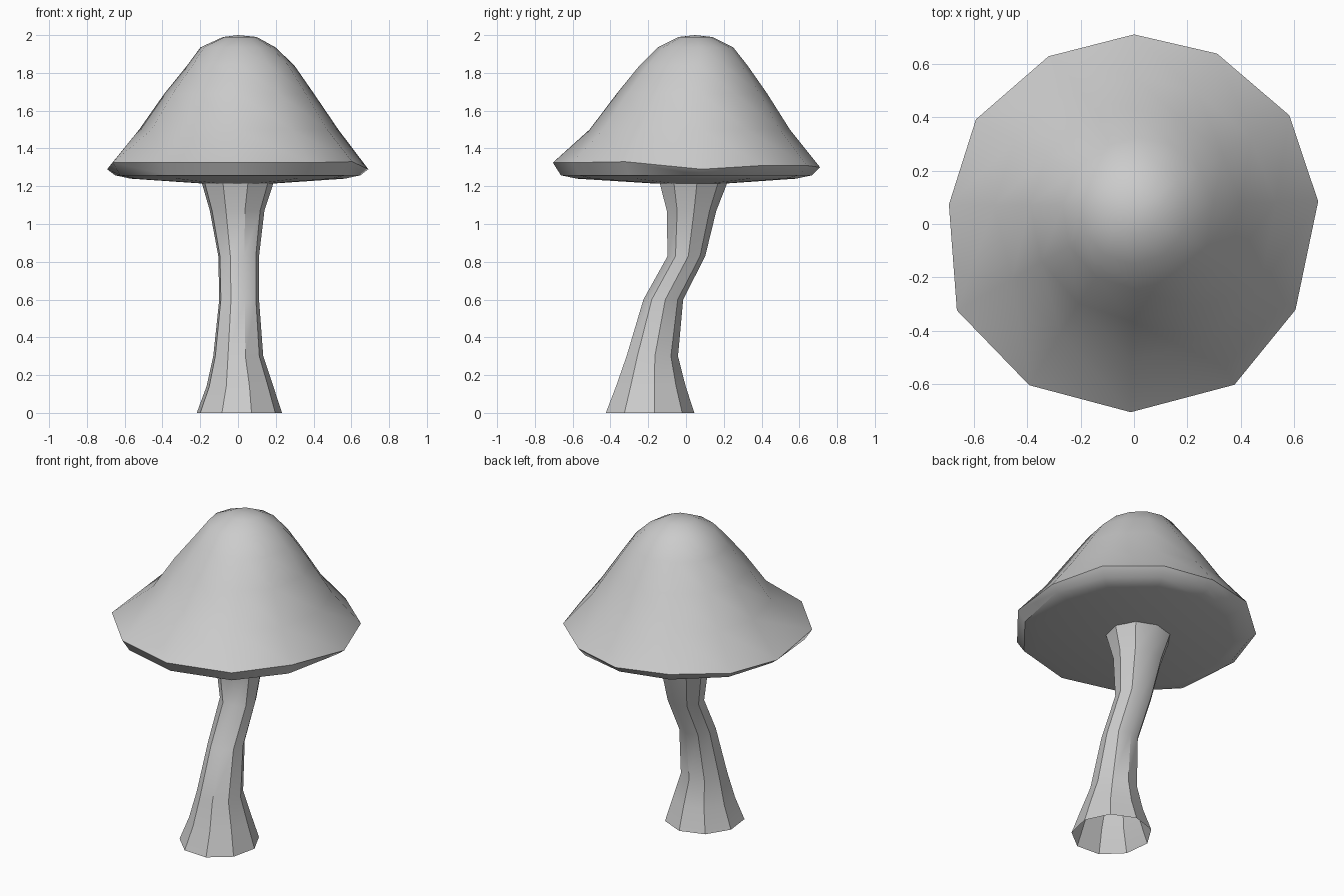
import bpy, bmesh
from math import sin, cos, radians, pi

if "Cube" in bpy.data.objects:
    bpy.data.objects.remove(bpy.data.objects["Cube"])


def loft(name, rings, angle, start_tip=None, end_tip=None):
    """Skin equal-sized rings of points, optionally closed with tip points."""
    bm = bmesh.new()
    loops = [[bm.verts.new(p) for p in ring] for ring in rings]
    n = len(loops[0])
    for a, b in zip(loops, loops[1:]):
        for i in range(n):
            j = (i + 1) % n
            bm.faces.new((a[i], a[j], b[j], b[i]))
    for tip, ring in ((start_tip, loops[0]), (end_tip, loops[-1])):
        if tip:
            t = bm.verts.new(tip)
            for i in range(n):
                bm.faces.new((ring[i], ring[(i + 1) % n], t))
    bmesh.ops.recalc_face_normals(bm, faces=bm.faces)
    mesh = bpy.data.meshes.new(name)
    bm.to_mesh(mesh)
    bm.free()
    obj = bpy.data.objects.new(name, mesh)
    bpy.context.collection.objects.link(obj)
    bpy.ops.object.select_all(action='DESELECT')
    obj.select_set(True)
    bpy.context.view_layer.objects.active = obj
    bpy.ops.object.shade_smooth_by_angle(angle=radians(angle))
    return obj


# Cap rim: angle, radius and height of each corner of the uneven 12-sided edge
rim = [(90, .71, 1.30), (117, .705, 1.31), (146.5, .71, 1.30), (174, .697, 1.29),
       (206, .738, 1.325), (237, .72, 1.325), (269, .705, 1.325), (302, .71, 1.325),
       (332, .685, 1.33), (367, .695, 1.29), (395, .71, 1.31), (424, .71, 1.31)]


def cap_ring(z, cx, cy, r, dent=0):
    pts = []
    for a, _, _ in rim:
        t = radians(a)
        rr = r - dent * max(0, cos(t - radians(222))) ** 3
        pts.append((cx + rr * cos(t), cy + rr * sin(t), z))
    return pts


def rim_ring(scale, drop):
    return [(r * scale * cos(radians(a)), r * scale * sin(radians(a)),
             z if drop is None else drop) for a, r, z in rim]


# Cap: domed top, thin edge band and shallow underside
cap = [cap_ring(1.99, .01, .05, .09), cap_ring(1.935, 0, .05, .20),
       cap_ring(1.84, .015, .04, .285), cap_ring(1.69, .005, .03, .40, .01),
       cap_ring(1.50, 0, .015, .535, .03),
       rim_ring(1, None), rim_ring(.94, 1.258), rim_ring(.82, 1.24),
       cap_ring(1.215, 0, .02, .20)]
loft("cap", cap, 40, (0, .05, 2.0), (.02, .02, 1.21))

# Stem: leaning S-curve, as height, x range and y range; open at the base
stem_levels = [(0, -.22, .23, -.43, .04), (.14, -.168, .185, -.375, -.005),
               (.30, -.132, .132, -.318, -.045), (.60, -.10, .11, -.228, -.017),
               (.83, -.105, .11, -.10, .10), (1.07, -.15, .138, -.105, .158),
               (1.225, -.195, .188, -.145, .218)]
SIDES = 9
stem = []
for z, x0, x1, y0, y1 in stem_levels:
    stem.append([((x0 + x1) / 2 + (x1 - x0) / 2 * 1.02 * cos(2 * pi * i / SIDES + .12),
                  (y0 + y1) / 2 + (y1 - y0) / 2 * 1.02 * sin(2 * pi * i / SIDES + .12), z)
                 for i in range(SIDES)])
loft("stem", stem, 36)
